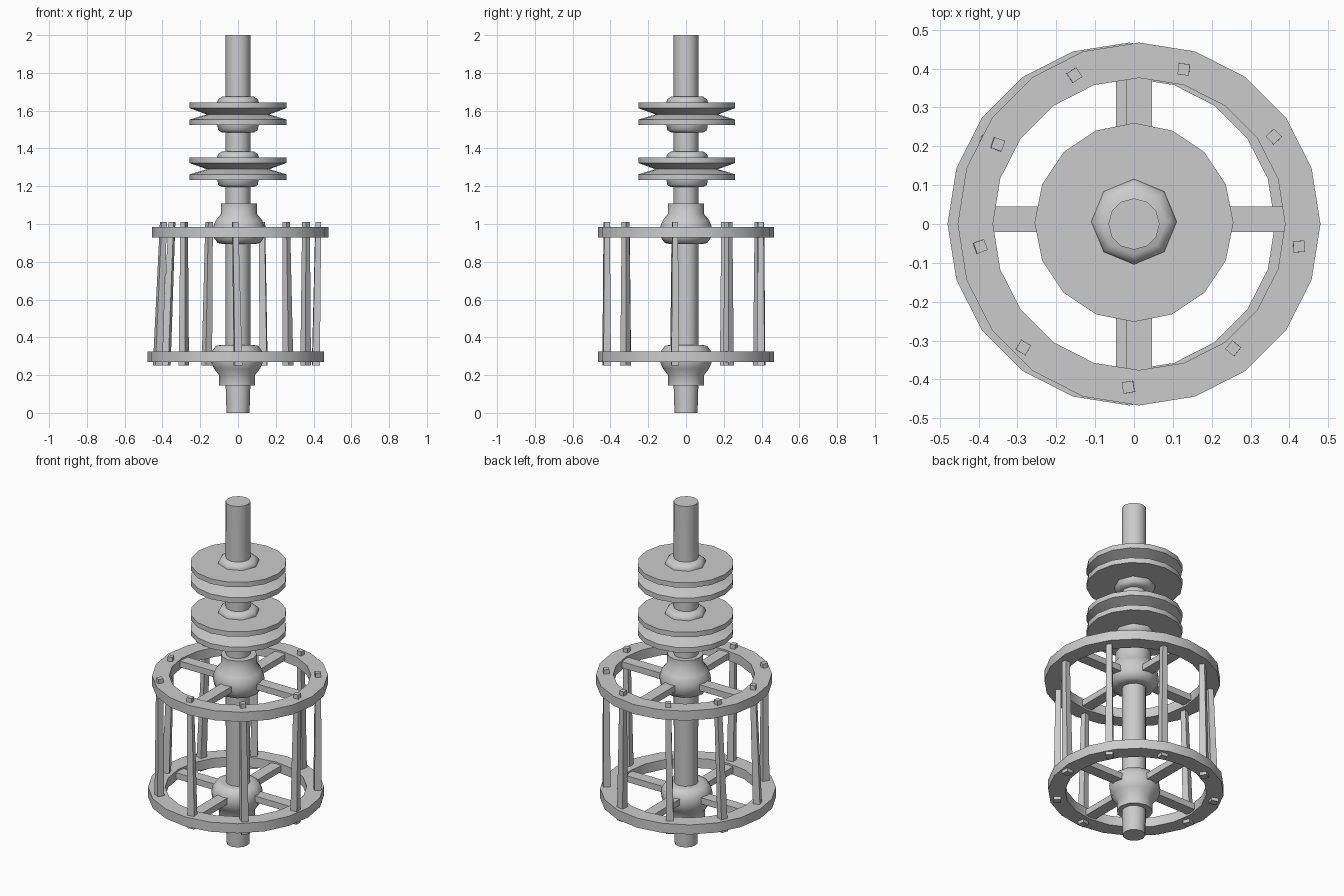
import bpy, bmesh
from math import sin, cos, pi, radians, atan2
from mathutils import Vector, Matrix

cube = bpy.data.objects.get("Cube")
if cube:
    bpy.data.objects.remove(cube, do_unlink=True)

GREY = (0.6, 0.6, 0.6, 1.0)
metal = bpy.data.materials.new("plain grey")
metal.use_nodes = True
metal.diffuse_color = GREY
metal.node_tree.nodes["Principled BSDF"].inputs["Base Color"].default_value = GREY


def finish(bm, name, smooth=50):
    bmesh.ops.recalc_face_normals(bm, faces=bm.faces)
    mesh = bpy.data.meshes.new(name)
    bm.to_mesh(mesh)
    bm.free()
    mesh.materials.append(metal)
    obj = bpy.data.objects.new(name, mesh)
    bpy.context.collection.objects.link(obj)
    bpy.ops.object.select_all(action='DESELECT')
    obj.select_set(True)
    bpy.context.view_layer.objects.active = obj
    bpy.ops.object.shade_smooth_by_angle(angle=radians(smooth))
    return obj


def lathe(name, profile, sides, centre=(0, 0), closed=False):
    """Turn (radius, height) points about a vertical axis."""
    bm = bmesh.new()
    loops = []
    for r, z in profile:
        loops.append([bm.verts.new((centre[0] + r * cos(2 * pi * i / sides),
                                    centre[1] + r * sin(2 * pi * i / sides), z))
                      for i in range(sides)])
    pairs = list(zip(loops, loops[1:]))
    if closed:
        pairs.append((loops[-1], loops[0]))
    else:
        bm.faces.new(loops[0])
        bm.faces.new(loops[-1])
    for a, b in pairs:
        for i in range(sides):
            j = (i + 1) % sides
            bm.faces.new((a[i], a[j], b[j], b[i]))
    return finish(bm, name)


def bar(name, start, end, w0, w1, turn):
    """Upright square bar tapering from width w0 to w1."""
    bm = bmesh.new()
    rows = []
    for p, w in ((start, w0), (end, w1)):
        rows.append([bm.verts.new((p[0] + w * 0.7071 * cos(turn + pi / 4 + k * pi / 2),
                                   p[1] + w * 0.7071 * sin(turn + pi / 4 + k * pi / 2), p[2]))
                     for k in range(4)])
    for row in rows:
        bm.faces.new(row)
    for k in range(4):
        j = (k + 1) % 4
        bm.faces.new((rows[0][k], rows[0][j], rows[1][j], rows[1][k]))
    return finish(bm, name, 30)


# Central shaft
lathe("shaft", [(0.061, 0), (0.065, 0.13), (0.066, 2.0)], 12)

# Grooved pulleys with octagonal bosses
for name, z in (("lower_pulley", 1.29), ("upper_pulley", 1.58)):
    lathe(name + "_wheel", [(0.256, z - 0.057), (0.256, z - 0.027), (0.165, z),
                            (0.256, z + 0.033), (0.256, z + 0.062)], 16, (0, 0.004))
    lathe(name + "_boss", [(0.085, z - 0.095), (0.105, z - 0.083), (0.11, z - 0.05),
                           (0.11, z + 0.066), (0.105, z + 0.08), (0.085, z + 0.094)],
          8, (0, 0.006))

# Cage ends: ring, rounded hub with collar, four spokes
MID = 0.627
HUB = [(0.085, 0.267), (0.112, 0.272), (0.132, 0.3), (0.138, 0.335), (0.134, 0.365),
       (0.122, 0.393), (0.096, 0.426), (0.096, 0.482)]
for side, name in ((1, "upper"), (-1, "lower")):
    cx = 0.013 * side
    zc = MID + side * 0.33
    lathe(name + "_ring", [(0.467, zc - 0.028), (0.467, zc + 0.028),
                           (0.376, zc + 0.028), (0.376, zc - 0.028)], 20, (cx, 0), True)
    lathe(name + "_hub", [(r, MID + side * h) for r, h in HUB], 12, (cx * 0.4, 0))
    for k in range(4):
        bm = bmesh.new()
        bmesh.ops.create_cube(bm, size=1)
        bmesh.ops.scale(bm, vec=Vector((0.32, 0.066, 0.036)), verts=bm.verts)
        bmesh.ops.translate(bm, vec=Vector((0.24, 0, 0)), verts=bm.verts)
        bmesh.ops.rotate(bm, matrix=Matrix.Rotation(k * pi / 2, 3, 'Z'), verts=bm.verts)
        bmesh.ops.translate(bm, vec=Vector((cx, 0.012 if k % 2 == 0 else 0, zc)),
                            verts=bm.verts)
        finish(bm, f"{name}_spoke_{k + 1}", 30)

# Cage rods: top x, bottom x, y
RODS = [(-0.153, -0.165, 0.383), (0.128, 0.135, 0.398), (0.36, 0.358, 0.225),
        (0.425, 0.412, -0.058), (0.255, 0.265, -0.32), (-0.015, 0.0, -0.42),
        (-0.285, -0.287, -0.318), (-0.395, -0.425, -0.058), (-0.35, -0.382, 0.205)]
for n, (tx, bx, y) in enumerate(RODS):
    bar(f"cage_rod_{n + 1}", (bx, y, 0.25), (tx, y, 1.01), 0.04, 0.029,
        atan2(y, tx) + 0.2)
